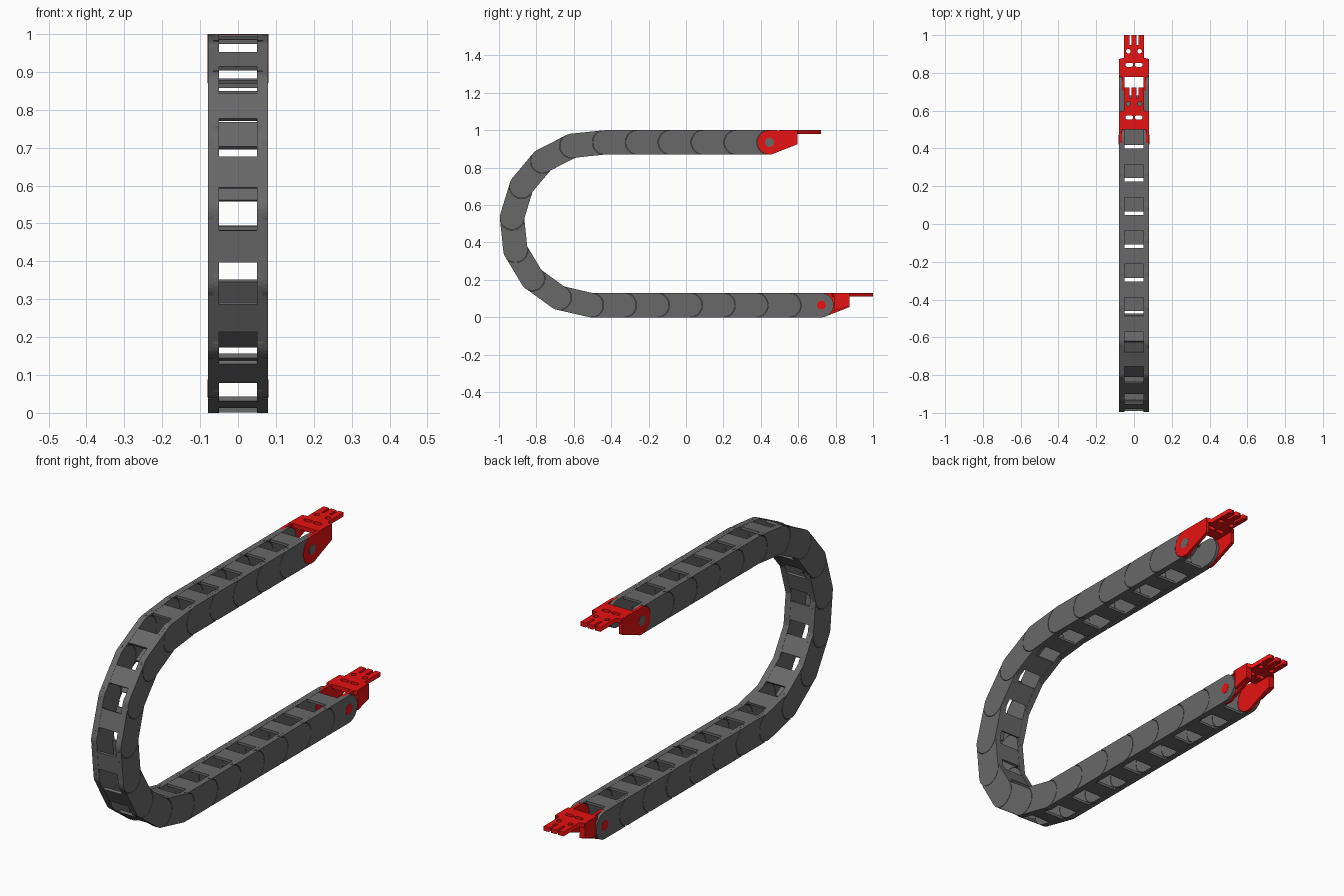
import bpy, bmesh, math
from mathutils import Matrix

if "Cube" in bpy.data.objects:
    bpy.data.objects.remove(bpy.data.objects["Cube"])

PITCH, R = 0.176, 0.065
XI, XM, XO = 0.05, 0.0645, 0.079      # inner face, lap plane, outer face of the side plates


def material(name, rgb):
    m = bpy.data.materials.new(name)
    m.diffuse_color = (*rgb, 1)
    m.use_nodes = True
    m.node_tree.nodes["Principled BSDF"].inputs["Base Color"].default_value = m.diffuse_color
    return m


GREY = material("dark_grey_plastic", (0.14, 0.14, 0.14))
RED = material("red_plastic", (0.8, 0.006, 0.006))


def arc(cy, cz, r, a0, a1, n=18):
    return [(cy + r * math.cos(math.radians(a0 + (a1 - a0) * i / n)),
             cz + r * math.sin(math.radians(a0 + (a1 - a0) * i / n))) for i in range(n + 1)]


def plate(bm, profile, x0, x1):
    """Extrude a side (y, z) profile from x0 to x1."""
    a = [bm.verts.new((x0, y, z)) for y, z in profile]
    b = [bm.verts.new((x1, y, z)) for y, z in profile]
    bm.faces.new(a)
    bm.faces.new(b[::-1])
    for i in range(len(a)):
        j = (i + 1) % len(a)
        bm.faces.new((a[i], b[i], b[j], a[j]))


def pair(bm, profile, x0, x1):
    plate(bm, profile, x0, x1)
    plate(bm, profile, -x1, -x0)


def rect(y0, y1, z0, z1):
    return [(y0, z0), (y1, z0), (y1, z1), (y0, z1)]


def finish(bm, name, mat):
    bmesh.ops.recalc_face_normals(bm, faces=bm.faces)
    me = bpy.data.meshes.new(name)
    bm.to_mesh(me)
    bm.free()
    me.materials.append(mat)
    return me


def place(name, me, y, z, angle=0):
    ob = bpy.data.objects.new(name, me)
    ob.location = (0, y, z)
    ob.rotation_euler = (angle, 0, 0)
    bpy.context.collection.objects.link(ob)
    return ob


# chain link: forked outer plates, stepped inner tail, two cross bars
bm = bmesh.new()
fork = arc(PITCH, 0, R, -90, 90) + arc(0, 0, R + 0.002, 75, -75)
tail = [(PITCH - y, z) for y, z in fork]
pair(bm, fork, XM, XO)
pair(bm, tail, XI, XM)
for s in (1, -1):
    z0, z1 = sorted((s * (R - 0.013), s * (R - 0.001)))
    plate(bm, rect(0.046, 0.131, z0, z1), -XI - 0.002, XI + 0.002)
link_mesh = finish(bm, "chain_link", GREY)

# chain path from the upper end, round the bend, to the lower end
headings = [180] * 5 + [186, 207, 230, 253, 276, 301, 324, 347] + [360] * 7
y, z = 0.446, 0.935
start = (y, z)
for i, h in enumerate(headings):
    a = math.radians(h)
    place(f"chain_link_{i + 1}", link_mesh, y, z, a)
    y += PITCH * math.cos(a)
    z += PITCH * math.sin(a)
end = (y, z)


def mounting_plate(name, y, z):
    """Flat drilled plate with a forked tongue, drawn as a filled curve with holes."""
    cu = bpy.data.curves.new(name, 'CURVE')
    cu.dimensions = '2D'
    cu.fill_mode = 'BOTH'
    cu.extrude = 0.010

    def loop(pts):
        sp = cu.splines.new('POLY')
        sp.points.add(len(pts) - 1)
        for p, (px, py) in zip(sp.points, pts):
            p.co = (px, py, 0, 1)
        sp.use_cyclic_u = True

    tip, root, narrow, wide = 0.2755, 0.222, 0.053, 0.077
    half = [(wide, 0.055), (wide, 0.15), (narrow, 0.155), (narrow, tip), (0.025, tip),
            (0.025, root), (0.014, root), (0.014, tip)]
    loop(half + [(-px, py) for px, py in half[::-1]])
    for s in (1, -1):
        loop(arc(s * 0.03, 0.19, 0.012, 0, 345, 23))
        loop(arc(s * 0.025 + 0.011, 0.118, 0.01, -90, 90, 10)
             + arc(s * 0.025 - 0.011, 0.118, 0.01, 90, 270, 10))
    tmp = bpy.data.objects.new(name, cu)
    bpy.context.collection.objects.link(tmp)
    bpy.context.view_layer.update()
    dg = bpy.context.evaluated_depsgraph_get()
    me = bpy.data.meshes.new_from_object(tmp.evaluated_get(dg))
    bpy.data.objects.remove(tmp)
    me.materials.clear()
    me.materials.append(RED)
    place(name, me, y, z + R - 0.010)


# end brackets: drilled plate plus side arms reaching the pivots
arm = arc(0, 0, R, 90, 300, 24) + [(0.15, -0.01), (0.15, R - 0.001)]
cheek = [(R + 0.003, R - 0.001), (0.15, R - 0.001), (0.15, -0.007), (R + 0.003, -0.03)]
pin = arc(0, 0, 0.024, 0, 345, 23)

mounting_plate("upper_bracket_plate", *start)
bm = bmesh.new()
pair(bm, arm, XM, 0.08)
place("upper_bracket_arms", finish(bm, "upper_bracket_arms", RED), *start)
bm = bmesh.new()
pair(bm, pin, XI, 0.081)
place("upper_pivot_pins", finish(bm, "upper_pivot_pins", GREY), *start)

mounting_plate("lower_bracket_plate", *end)
bm = bmesh.new()
pair(bm, arm, XI, XM)
pair(bm, cheek, XM, XO)
pair(bm, pin, XM, 0.080)
place("lower_bracket_arms", finish(bm, "lower_bracket_arms", RED), *end)
